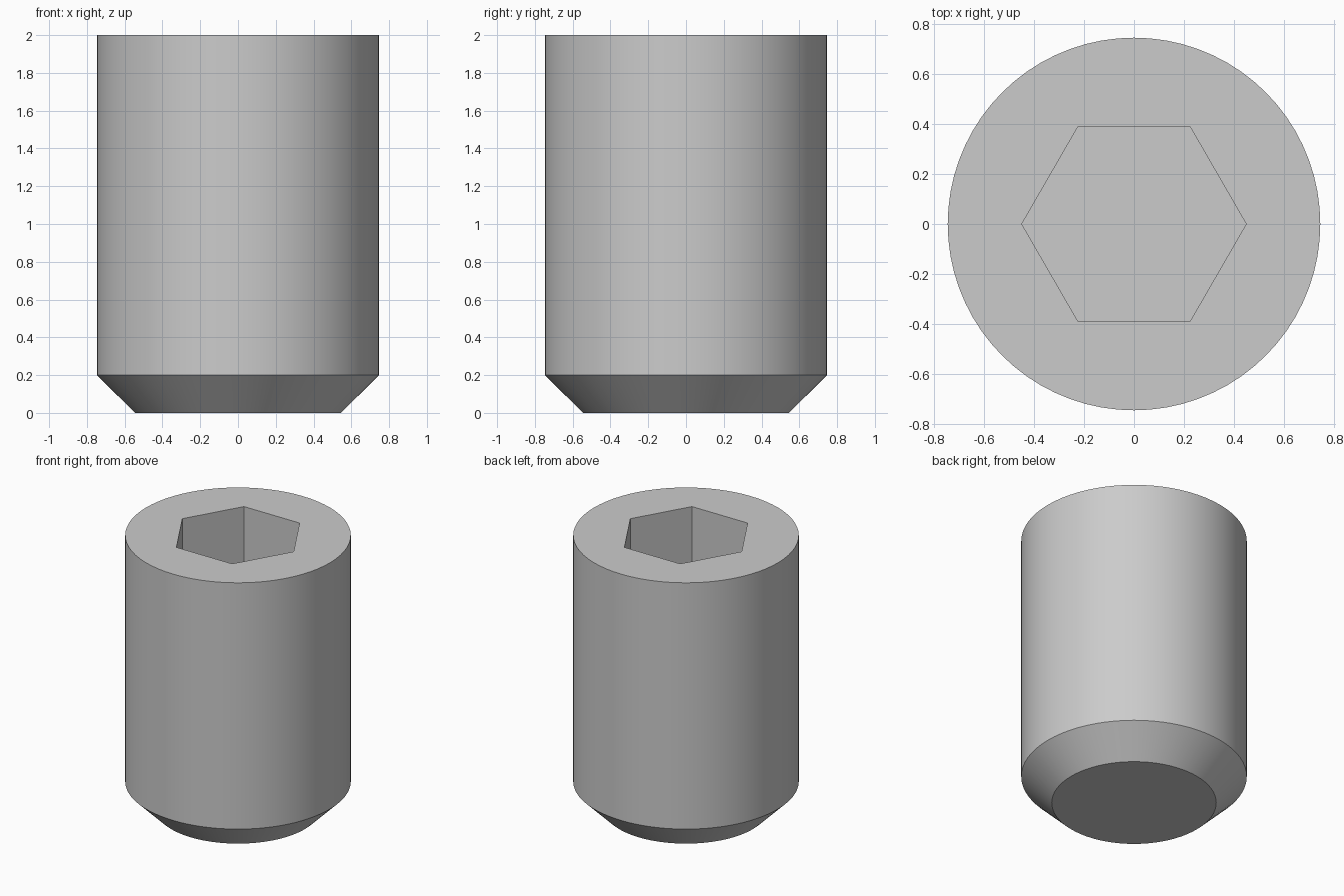
import bpy, bmesh
from math import cos, sin, tau

default = bpy.data.objects.get("Cube")
if default:
    bpy.data.objects.remove(default, do_unlink=True)

RADIUS, TIP_RADIUS, SOCKET_RADIUS = 0.747, 0.545, 0.45
HEIGHT, CHAMFER, SOCKET_DEPTH = 2.0, 0.2, 0.9
SIDES = 72

# Plain grey steel
steel = bpy.data.materials.new("grey_steel")
steel.use_nodes = True
grey = (0.6, 0.6, 0.6, 1)
steel.diffuse_color = grey
steel.node_tree.nodes["Principled BSDF"].inputs["Base Color"].default_value = grey

bm = bmesh.new()


def ring(radius, z, sides):
    return [bm.verts.new((radius * cos(tau * i / sides), radius * sin(tau * i / sides), z))
            for i in range(sides)]


def walls(lower, upper):
    n = len(lower)
    for i in range(n):
        j = (i + 1) % n
        bm.faces.new((lower[i], lower[j], upper[j], upper[i]))


def loop_edges(verts):
    return [bm.edges.get((verts[i - 1], verts[i])) for i in range(len(verts))]


# Chamfered tip and cylindrical shank
tip = ring(TIP_RADIUS, 0, SIDES)
shoulder = ring(RADIUS, CHAMFER, SIDES)
rim = ring(RADIUS, HEIGHT, SIDES)
walls(tip, shoulder)
walls(shoulder, rim)
bm.faces.new(tip[::-1])

# Hexagonal socket with a flat floor
floor = ring(SOCKET_RADIUS, HEIGHT - SOCKET_DEPTH, 6)
mouth = ring(SOCKET_RADIUS, HEIGHT, 6)
walls(mouth, floor)
bm.faces.new(floor)

# Flat top between the rim and the socket mouth
bmesh.ops.triangle_fill(bm, use_beauty=True, use_dissolve=False,
                        edges=loop_edges(rim) + loop_edges(mouth), normal=(0, 0, 1))
bmesh.ops.recalc_face_normals(bm, faces=bm.faces[:])

mesh = bpy.data.meshes.new("socket_set_screw")
bm.to_mesh(mesh)
bm.free()
mesh.materials.append(steel)
screw = bpy.data.objects.new("socket_set_screw", mesh)
bpy.context.collection.objects.link(screw)

# Smooth round sides, crisp edges
bpy.ops.object.select_all(action="DESELECT")
screw.select_set(True)
bpy.context.view_layer.objects.active = screw
bpy.ops.object.shade_smooth_by_angle(angle=0.5)
